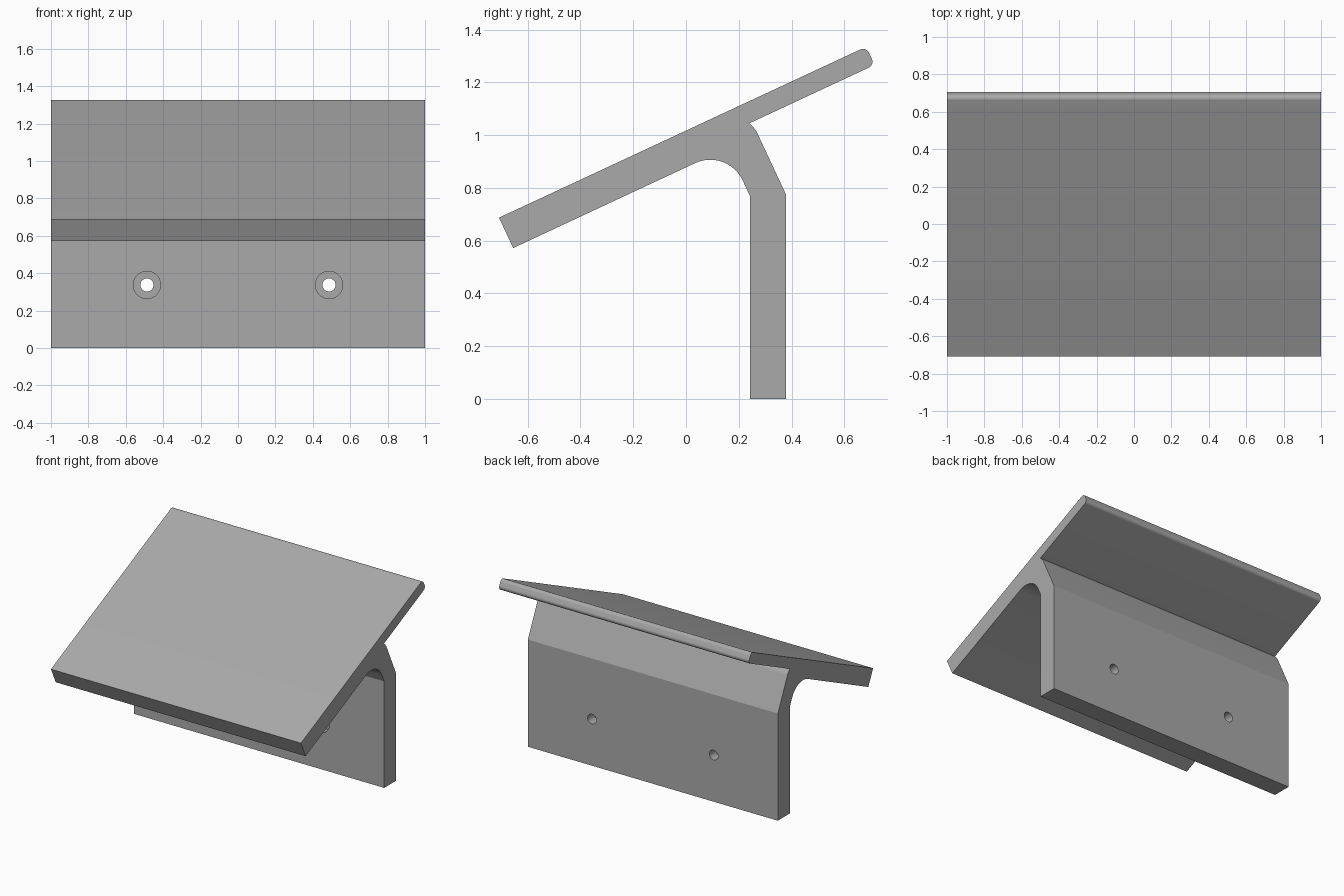
import bpy
import bmesh
import math
from mathutils import Vector

cube = bpy.data.objects.get("Cube")
if cube:
    bpy.data.objects.remove(cube, do_unlink=True)

gray = bpy.data.materials.new("plain gray")
gray.use_nodes = True
color = (0.4, 0.4, 0.4, 1)
gray.diffuse_color = color
gray.node_tree.nodes["Principled BSDF"].inputs["Base Color"].default_value = color


def fillet(prev, corner, nxt, radius, steps=12):
    """Arc points that round one profile corner."""
    a, b = (prev - corner).normalized(), (nxt - corner).normalized()
    half = a.angle(b) / 2
    center = corner + (a + b).normalized() * radius / math.sin(half)
    start = corner + a * radius / math.tan(half) - center
    end = corner + b * radius / math.tan(half) - center
    sweep = math.atan2(start.x * end.y - start.y * end.x, start.dot(end))
    arc = []
    for i in range(steps + 1):
        t = sweep * i / steps
        c, s = math.cos(t), math.sin(t)
        arc.append(center + Vector((start.x * c - start.y * s, start.x * s + start.y * c)))
    return arc


# Side profile: y, z, corner radius
corners = [
    (-0.709, 0.687, 0), (-0.655, 0.572, 0),       # thick lower edge of the plate
    (0.1575, 0.951, 0.135),                       # large inner fillet
    (0.242, 0.77, 0), (0.242, 0, 0),              # leg, front side
    (0.379, 0, 0), (0.379, 0.775, 0),             # leg, rear side
    (0.265, 1.019, 0.06), (0.241, 1.045, 0),      # neck under the plate
    (0.715, 1.266, 0.025), (0.683, 1.335, 0.025), # rounded thin edge
]
points = [Vector(c[:2]) for c in corners]
outline = []
for i, (y, z, r) in enumerate(corners):
    if r:
        outline += fillet(points[i - 1], points[i], points[(i + 1) % len(points)], r)
    else:
        outline.append(points[i])

# Extrude the profile across the width
bm = bmesh.new()
face = bm.faces.new([bm.verts.new((-1, p.x, p.y)) for p in outline])
extruded = bmesh.ops.extrude_face_region(bm, geom=[face])
bmesh.ops.translate(bm, vec=(2, 0, 0),
                    verts=[v for v in extruded["geom"] if isinstance(v, bmesh.types.BMVert)])
bmesh.ops.recalc_face_normals(bm, faces=bm.faces)
mesh = bpy.data.meshes.new("angled_bracket")
bm.to_mesh(mesh)
bm.free()
mesh.materials.append(gray)
bracket = bpy.data.objects.new("angled_bracket", mesh)
bpy.context.collection.objects.link(bracket)


def cut_hole(name, x, radius, y0, y1):
    """Bore a round hole through the leg along y."""
    bpy.ops.mesh.primitive_cylinder_add(
        vertices=40, radius=radius, depth=y1 - y0,
        location=(x, (y0 + y1) / 2, 0.337), rotation=(math.pi / 2, 0, 0))
    cutter = bpy.context.object
    cutter.name = name
    cutter.data.materials.append(gray)
    mod = bracket.modifiers.new(name, "BOOLEAN")
    mod.operation = "DIFFERENCE"
    mod.solver = "EXACT"
    mod.object = cutter
    bpy.ops.object.select_all(action="DESELECT")
    bracket.select_set(True)
    bpy.context.view_layer.objects.active = bracket
    bpy.ops.object.modifier_apply(modifier=name)
    bpy.data.objects.remove(cutter, do_unlink=True)


# Screw holes with a wide recess at the front
for side, x in (("left", 0.487), ("right", -0.487)):
    cut_hole(side + "_screw_hole", x, 0.035, 0.1, 0.5)
    cut_hole(side + "_screw_recess", x, 0.073, 0.15, 0.305)

bpy.ops.object.shade_smooth_by_angle(angle=math.radians(20))
